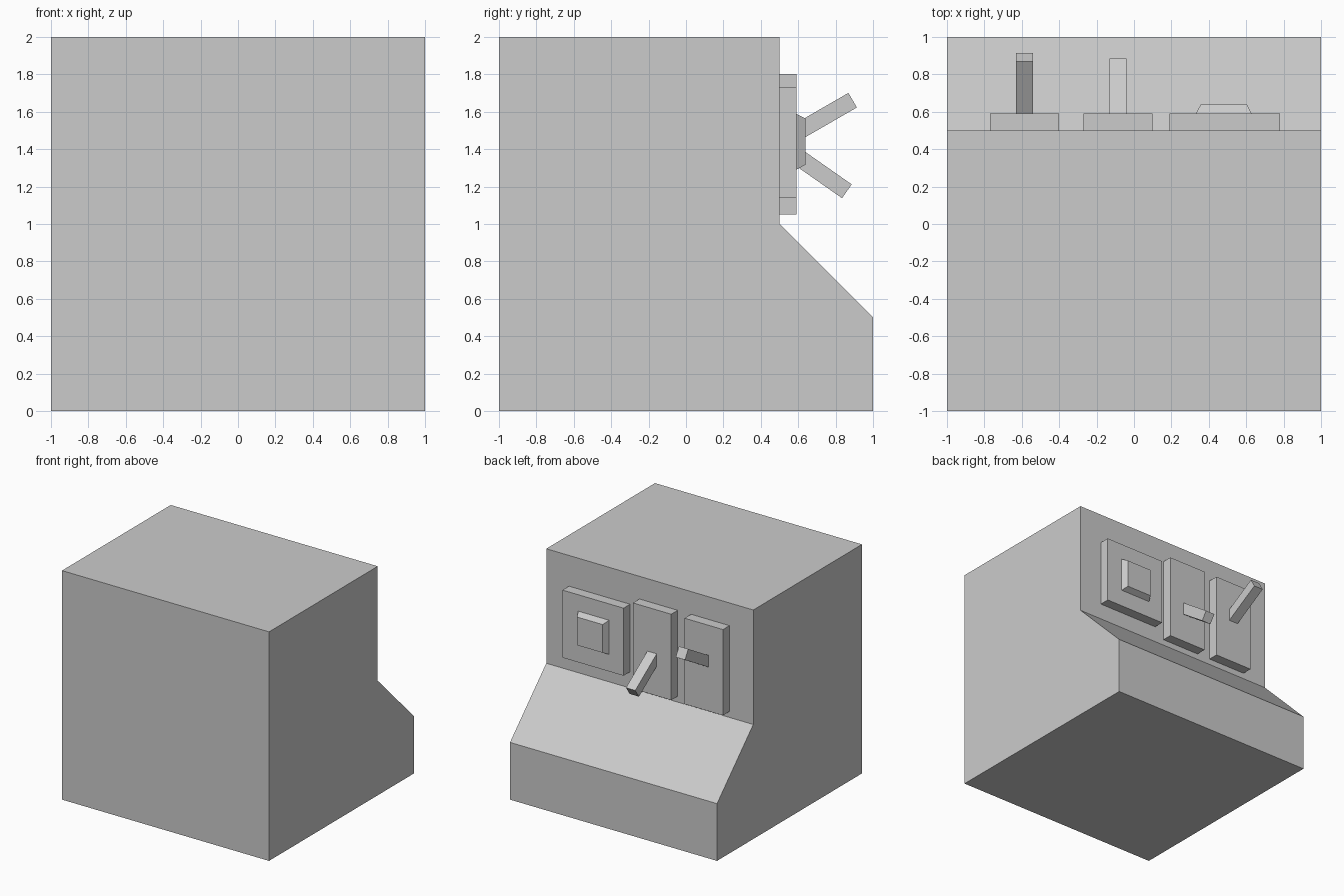
import bpy
import bmesh
from math import radians, sin, cos
from mathutils import Matrix

cube = bpy.data.objects.get("Cube")
if cube:
    bpy.data.objects.remove(cube, do_unlink=True)

# One plain grey for everything
grey = bpy.data.materials.new("plain grey")
grey.use_nodes = True
grey.diffuse_color = (0.6, 0.6, 0.6, 1)
grey.node_tree.nodes["Principled BSDF"].inputs["Base Color"].default_value = (0.6, 0.6, 0.6, 1)


def finish(name, bm):
    bmesh.ops.recalc_face_normals(bm, faces=bm.faces)
    mesh = bpy.data.meshes.new(name)
    bm.to_mesh(mesh)
    bm.free()
    mesh.materials.append(grey)
    obj = bpy.data.objects.new(name, mesh)
    bpy.context.collection.objects.link(obj)
    return obj


def box(name, size, matrix):
    bm = bmesh.new()
    bmesh.ops.create_cube(bm, size=1)
    bmesh.ops.scale(bm, vec=size, verts=bm.verts)
    bm.transform(matrix)
    return finish(name, bm)


def plate(name, x, z, width, height):
    return box(name, (width, 0.09, height), Matrix.Translation((x, 0.545, z)))


def lever(name, x, tip_y, tip_z, angle):
    # Square bar whose inner end is buried in its plate
    length, a = 0.4, radians(angle)
    centre = (x, tip_y - cos(a) * length / 2, tip_z - sin(a) * length / 2)
    return box(name, (0.09, length, 0.09), Matrix.Translation(centre) @ Matrix.Rotation(a, 4, "X"))


# Body: side profile (y, z) extruded across the width
profile = [(-1, 0), (1, 0), (1, 0.5), (0.5, 1), (0.5, 2), (-1, 2)]
bm = bmesh.new()
side = bm.faces.new([bm.verts.new((-1, y, z)) for y, z in profile])
grown = bmesh.ops.extrude_face_region(bm, geom=[side])["geom"]
bmesh.ops.translate(bm, vec=(2, 0, 0), verts=[v for v in grown if isinstance(v, bmesh.types.BMVert)])
finish("body", bm)

# Switch plates with one raised and one lowered lever
plate("raised_lever_plate", -0.585, 1.427, 0.37, 0.75)
plate("lowered_lever_plate", -0.085, 1.427, 0.37, 0.75)
lever("raised_lever", -0.585, 0.891, 1.662, 30)
lever("lowered_lever", -0.085, 0.86, 1.175, -35)

# Square button with tapered sides
plate("button_plate", 0.485, 1.437, 0.59, 0.59)
button = plate("button", 0.48, 1.44, 0.3, 0.3)
for v in button.data.vertices:
    outer = v.co.y > 0.545
    v.co.y = 0.64 if outer else 0.588
    if outer:
        v.co.x = 0.48 + (v.co.x - 0.48) * 0.82
        v.co.z = 1.44 + (v.co.z - 1.44) * 0.82
